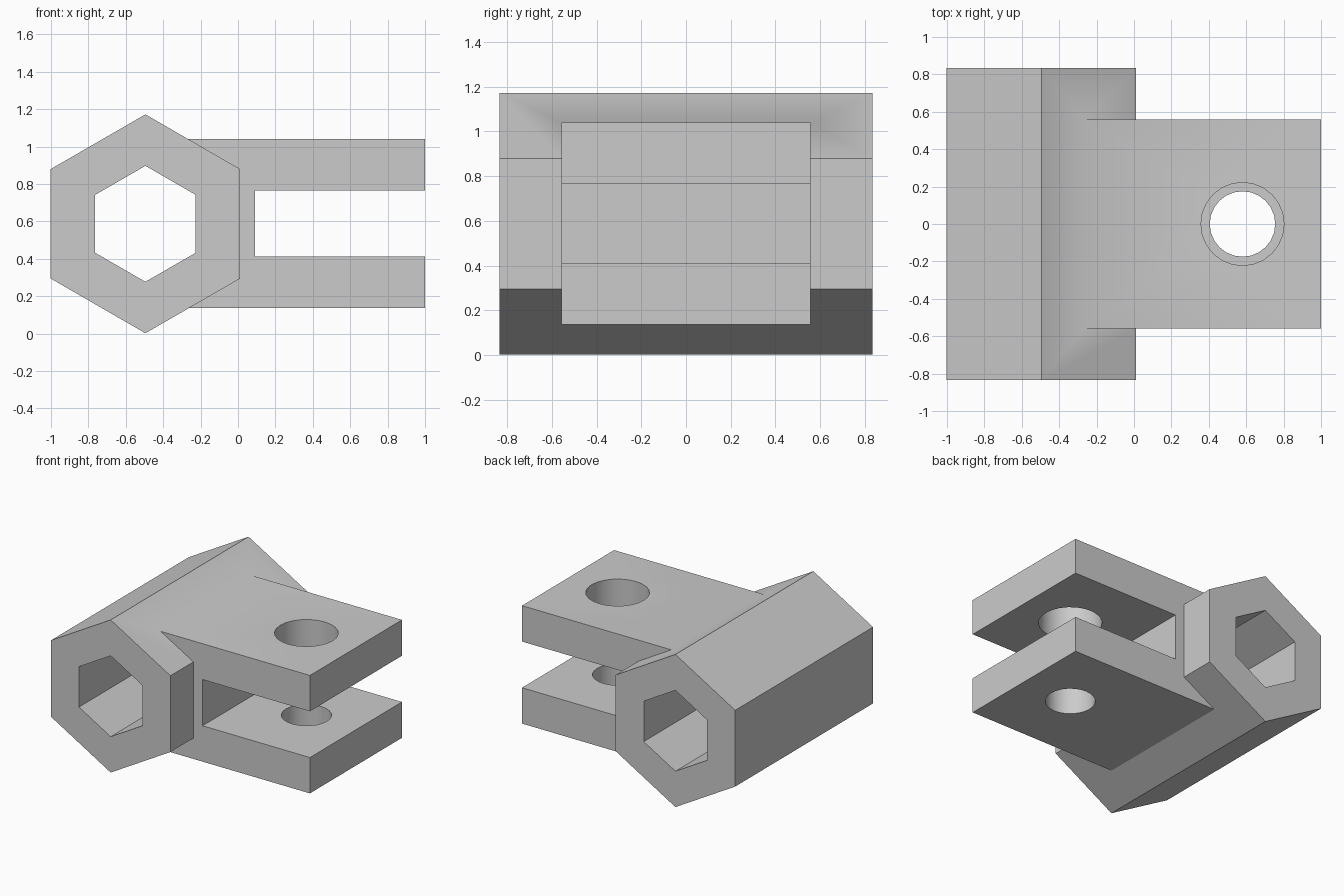
import bpy
import bmesh
import math
from mathutils import Vector

if "Cube" in bpy.data.objects:
    bpy.data.objects.remove(bpy.data.objects["Cube"], do_unlink=True)

grey = bpy.data.materials.new("plain grey")
grey.use_nodes = True
colour = (0.6, 0.6, 0.6, 1)
grey.diffuse_color = colour
grey.node_tree.nodes["Principled BSDF"].inputs["Base Color"].default_value = colour


def prism(name, points, direction):
    """Extrude a flat polygon along a direction, centred on its start plane."""
    bm = bmesh.new()
    half = Vector(direction) / 2
    face = bm.faces.new([bm.verts.new(Vector(p) - half) for p in points])
    moved = bmesh.ops.extrude_face_region(bm, geom=[face])["geom"]
    bmesh.ops.translate(bm, vec=direction,
                        verts=[v for v in moved if isinstance(v, bmesh.types.BMVert)])
    bmesh.ops.recalc_face_normals(bm, faces=bm.faces)
    mesh = bpy.data.meshes.new(name)
    bm.to_mesh(mesh)
    bm.free()
    mesh.materials.append(grey)
    obj = bpy.data.objects.new(name, mesh)
    bpy.context.collection.objects.link(obj)
    return obj


def combine(target, tool, operation):
    """Apply a boolean and discard the tool."""
    bpy.context.view_layer.objects.active = target
    mod = target.modifiers.new("combine", "BOOLEAN")
    mod.operation = operation
    mod.solver = "EXACT"
    mod.object = tool
    bpy.ops.object.modifier_apply(modifier=mod.name)
    bpy.data.objects.remove(tool, do_unlink=True)


def hexagon(radius):
    angles = [math.radians(30 + 60 * i) for i in range(6)]
    return [(-0.495 + radius * math.cos(a), 0, 0.587 + radius * math.sin(a)) for a in angles]


def circle(radius, z, sides=24):
    angles = [math.tau * i / sides for i in range(sides)]
    return [(0.58 + radius * math.cos(a), radius * math.sin(a), z) for a in angles]


# Hexagonal sleeve joined to the two-armed fork
joint = prism("hex_sleeve_with_fork", hexagon(0.585), (0, 1.67, 0))
upper = [(-0.2, 0.587), (-0.2, 0.8), (-0.27, 1.04), (1, 1.04), (1, 0.765), (0.09, 0.765)]
lower = [(x, 1.176 - z) for x, z in reversed(upper[1:])]
fork = prism("fork", [(x, 0, z) for x, z in upper + lower], (0, 1.115, 0))
combine(joint, fork, "UNION")

# Hexagonal bore, then a wide bolt hole above and a narrow one below
combine(joint, prism("bore", hexagon(0.31), (0, 2, 0)), "DIFFERENCE")
combine(joint, prism("upper_hole", circle(0.222, 0.9), (0, 0, 0.5)), "DIFFERENCE")
combine(joint, prism("lower_hole", circle(0.175, 0.25), (0, 0, 0.5)), "DIFFERENCE")

# Round hole walls, crisp edges elsewhere
joint.select_set(True)
bpy.context.view_layer.objects.active = joint
bpy.ops.object.shade_smooth_by_angle(angle=math.radians(30))
